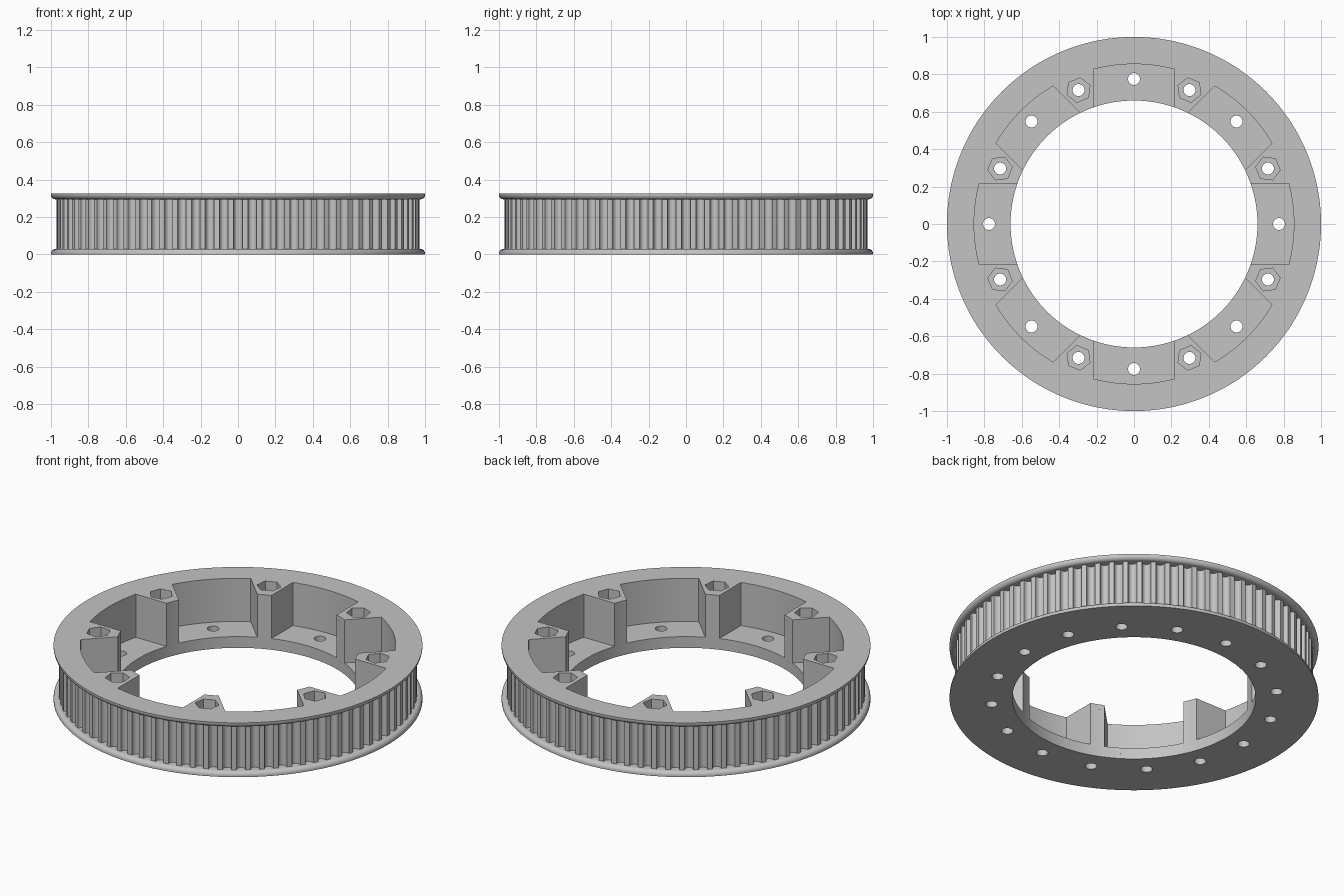
import bpy, bmesh, math
from math import sin, cos, pi, radians

cube = bpy.data.objects.get("Cube")
if cube:
    bpy.data.objects.remove(cube, do_unlink=True)

HEIGHT, LIP = 0.325, 0.03
BORE, TOOTH_R, FLANGE_R = 0.66, 0.97, 1.0
TEETH, GROOVE_HALF, GROOVE_DEPTH = 80, 0.024, 0.031
POCKET_HALF, POCKET_R, POCKET_FLOOR = 0.216, 0.855, 0.067
BOLT_R, HOLE_R, HEX_R, HEX_FLOOR = 0.775, 0.032, 0.066, 0.21

grey = bpy.data.materials.new("light grey")
grey.use_nodes = True
COLOUR = (0.55, 0.55, 0.55, 1)
grey.diffuse_color = COLOUR
grey.node_tree.nodes["Principled BSDF"].inputs["Base Color"].default_value = COLOUR


def make_object(name, bm):
    bmesh.ops.recalc_face_normals(bm, faces=bm.faces)
    mesh = bpy.data.meshes.new(name)
    bm.to_mesh(mesh)
    bm.free()
    mesh.materials.append(grey)
    obj = bpy.data.objects.new(name, mesh)
    bpy.context.collection.objects.link(obj)
    return obj


def sweep_ring(name, sections):
    """Join closed cross-sections (lists of x, y, z) into a closed ring."""
    bm = bmesh.new()
    loops = [[bm.verts.new(p) for p in s] for s in sections]
    for i, a in enumerate(loops):
        b = loops[(i + 1) % len(loops)]
        for j in range(len(a)):
            k = (j + 1) % len(a)
            bm.faces.new((a[j], a[k], b[k], b[j]))
    return make_object(name, bm)


def polar(r, a, z):
    return (r * cos(a), r * sin(a), z)


def flange(name, flip):
    """Flat washer whose outer edge is rounded on the toothed side."""
    profile = [(BORE, LIP), (BORE, 0), (FLANGE_R, 0), (FLANGE_R, 0.006)]
    round_r = LIP - 0.006
    for i in range(1, 7):
        t = i / 6 * pi / 2
        profile.append((FLANGE_R - round_r * (1 - cos(t)), 0.006 + round_r * sin(t)))
    if flip:
        profile = [(r, HEIGHT - z) for r, z in profile]
    steps = 320
    return sweep_ring(name, [[polar(r, 2 * pi * i / steps, z) for r, z in profile]
                             for i in range(steps)])


def toothed_ring():
    """Belt track with round-bottomed grooves."""
    sections = []
    z0, z1 = LIP, HEIGHT - LIP
    for n in range(TEETH):
        for i in range(11):
            t = pi * i / 10
            a = 2 * pi * n / TEETH - GROOVE_HALF / TOOTH_R * cos(t)
            r = TOOTH_R - GROOVE_DEPTH * max(0, sin(t)) ** 0.8
            sections.append([polar(BORE, a, z0), polar(r, a, z0),
                             polar(r, a, z1), polar(BORE, a, z1)])
    return sweep_ring("toothed_ring", sections)


def prisms(name, outline, angles, z0, z1):
    """Copies of one upright prism, turned about the axis."""
    bm = bmesh.new()
    for a in angles:
        pts = [(x * cos(a) - y * sin(a), x * sin(a) + y * cos(a)) for x, y in outline]
        low = [bm.verts.new((x, y, z0)) for x, y in pts]
        top = [bm.verts.new((x, y, z1)) for x, y in pts]
        bm.faces.new(low[::-1])
        bm.faces.new(top)
        for j in range(len(pts)):
            k = (j + 1) % len(pts)
            bm.faces.new((low[j], low[k], top[k], top[j]))
    obj = make_object(name, bm)
    obj.hide_render = True
    return obj


def polygon(radius, sides, turn=0):
    """Regular outline centred on the bolt circle."""
    return [(BOLT_R + radius * cos(turn + 2 * pi * i / sides),
             radius * sin(turn + 2 * pi * i / sides)) for i in range(sides)]


# Solid parts
lower = flange("lower_flange", False)
upper = flange("upper_flange", True)
track = toothed_ring()

# Cutters: pockets open to the bore, bolt holes, hexagonal nut recesses
eighths = [i * pi / 4 for i in range(8)]
between = [a + pi / 8 for a in eighths]
spread = math.asin(POCKET_HALF / POCKET_R)
arc = [(POCKET_R * cos(spread * i / 12), POCKET_R * sin(spread * i / 12))
       for i in range(-12, 13)]
pocket_outline = [(0.6, -POCKET_HALF)] + arc + [(0.6, POCKET_HALF)]
pockets = prisms("pocket_cutter", pocket_outline, eighths, POCKET_FLOOR, 0.5)
holes = prisms("bolt_hole_cutter", polygon(HOLE_R, 32), eighths + between, -0.1, 0.6)
nuts = prisms("nut_recess_cutter", polygon(HEX_R, 6, pi / 2), between, HEX_FLOOR, 0.4)

for part, cutters in ((lower, [holes]), (track, [pockets, nuts, holes]),
                      (upper, [pockets, nuts, holes])):
    bpy.ops.object.select_all(action='DESELECT')
    part.select_set(True)
    bpy.context.view_layer.objects.active = part
    for cutter in cutters:
        mod = part.modifiers.new(cutter.name, 'BOOLEAN')
        mod.operation = 'DIFFERENCE'
        mod.solver = 'EXACT'
        mod.object = cutter
        bpy.ops.object.modifier_apply(modifier=mod.name)
    bpy.ops.object.shade_smooth_by_angle(angle=radians(30))

for cutter in (pockets, holes, nuts):
    bpy.data.objects.remove(cutter, do_unlink=True)
